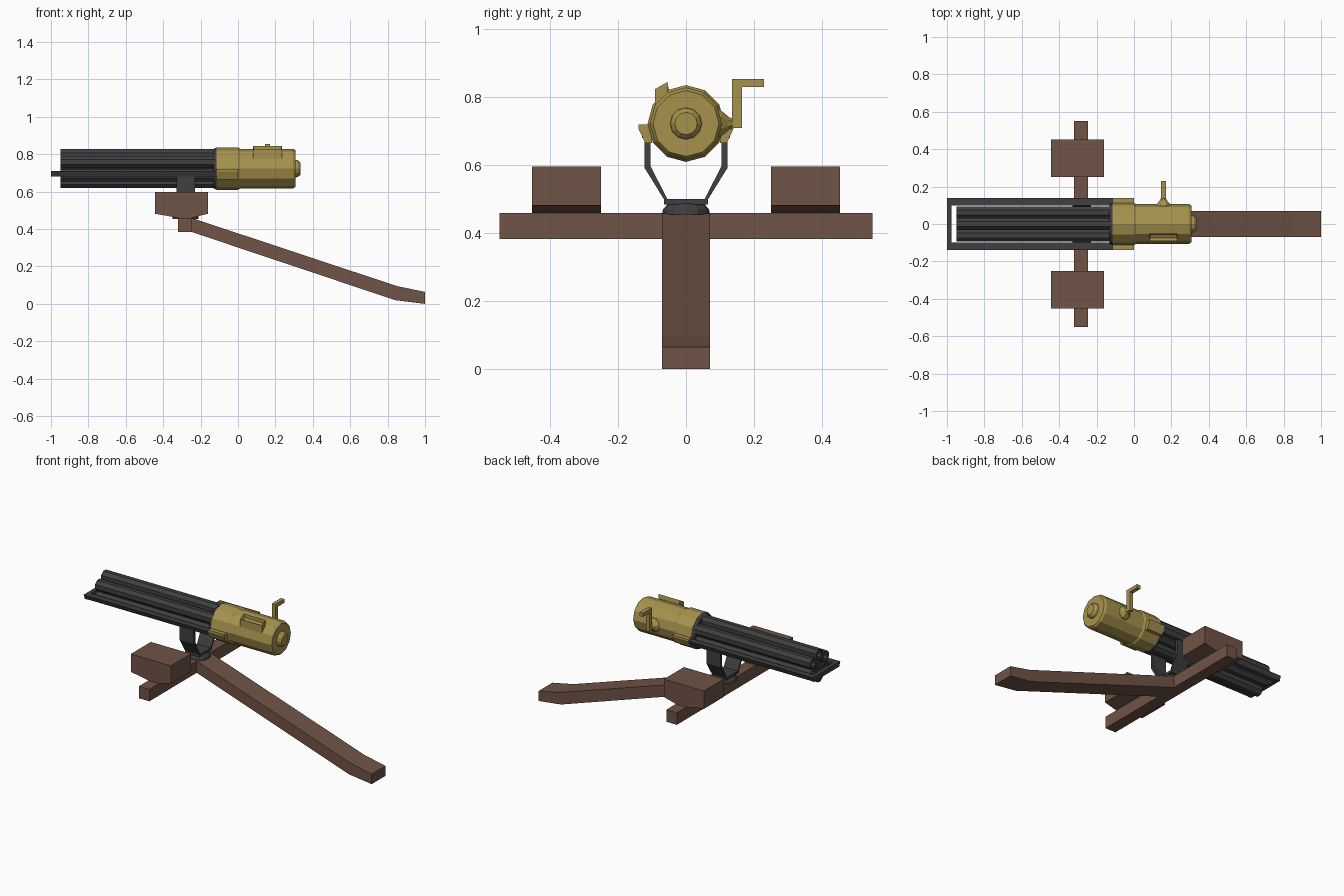
import bpy, bmesh
from math import cos, sin, pi
from mathutils import Vector

if "Cube" in bpy.data.objects:
    bpy.data.objects.remove(bpy.data.objects["Cube"])

AXIS_Z = 0.723


def material(name, rgb):
    m = bpy.data.materials.new(name)
    m.diffuse_color = (*rgb, 1)
    m.use_nodes = True
    m.node_tree.nodes["Principled BSDF"].inputs["Base Color"].default_value = m.diffuse_color
    return m


BRASS = material("brass", (0.38, 0.29, 0.075))
IRON = material("iron", (0.05, 0.05, 0.052))
WOOD = material("wood", (0.16, 0.088, 0.062))


def finish(name, bm, mat, mirror=False):
    bmesh.ops.remove_doubles(bm, verts=bm.verts, dist=1e-5)
    bmesh.ops.recalc_face_normals(bm, faces=bm.faces)
    me = bpy.data.meshes.new(name)
    bm.to_mesh(me)
    bm.free()
    me.materials.append(mat)
    ob = bpy.data.objects.new(name, me)
    bpy.context.collection.objects.link(ob)
    if mirror:
        mod = ob.modifiers.new("mirror", 'MIRROR')
        mod.use_axis = (False, True, False)
    return ob


def prism_bm(pts, axis, a, b):
    """Extrude a 2D outline along x (outline in y,z) or y (outline in x,z)."""
    bm = bmesh.new()
    place = (lambda p, t: (t, *p)) if axis == 'x' else (lambda p, t: (p[0], t, p[1]))
    face = bm.faces.new([bm.verts.new(place(p, a)) for p in pts])
    res = bmesh.ops.extrude_face_region(bm, geom=[face], use_keep_orig=True)
    shift = Vector(place((0, 0), b - a))
    bmesh.ops.translate(bm, vec=shift, verts=[v for v in res["geom"] if isinstance(v, bmesh.types.BMVert)])
    bmesh.ops.recalc_face_normals(bm, faces=bm.faces)
    return bm


def prism(name, pts, axis, a, b, mat, mirror=False):
    return finish(name, prism_bm(pts, axis, a, b), mat, mirror)


def box(name, x, y, z, mat, mirror=False):
    pts = [(x[0], z[0]), (x[1], z[0]), (x[1], z[1]), (x[0], z[1])]
    return prism(name, pts, 'y', y[0], y[1], mat, mirror)


def lathe(name, profile, n, mat, centre=(0, 0, AXIS_Z), axis='x', phase=0.0):
    """Spin (distance along axis, radius) points into an n-sided solid."""
    bm = bmesh.new()
    rings = []
    for t, r in profile:
        ring = []
        for i in range(n):
            a = phase + 2 * pi * i / n
            u, w = r * cos(a), r * sin(a)
            co = {'x': (t, u, w), 'y': (u, t, w), 'z': (u, w, t)}[axis]
            ring.append(bm.verts.new(Vector(co) + Vector(centre)))
        rings.append(ring)
    for p, q in zip(rings, rings[1:]):
        for i in range(n):
            j = (i + 1) % n
            bm.faces.new((p[i], p[j], q[j], q[i]))
    return finish(name, bm, mat)


# Brass breech casing with rear knob
lathe("breech_casing", [(-0.115, 0), (-0.115, 0.113), (0, 0.113), (0.012, 0.106),
                        (0.295, 0.106), (0.308, 0.097), (0.308, 0.047),
                        (0.32, 0.045), (0.333, 0.033), (0.333, 0)], 12, BRASS)

# Barrel cluster with hollow muzzles, central shaft and rear collar
for i in range(6):
    a = pi / 2 + i * pi / 3
    lathe(f"barrel_{i + 1}", [(-0.12, 0), (-0.12, 0.036), (-0.95, 0.036), (-0.95, 0.022),
                              (-0.90, 0.022), (-0.90, 0)], 8, IRON,
          (0, 0.071 * cos(a), AXIS_Z + 0.071 * sin(a)), phase=pi / 8)
lathe("central_shaft", [(-0.12, 0), (-0.12, 0.03), (-0.95, 0.03), (-0.95, 0)], 8, IRON)
lathe("barrel_collar", [(-0.116, 0), (-0.116, 0.112), (-0.132, 0.104), (-0.132, 0)], 12, IRON)

# Side frame around the barrels
prism("side_rail", [(0.10, 0.71), (0.14, 0.71), (0.127, 0.68), (0.10, 0.68)],
      'x', -1.0, -0.11, IRON, True)
prism("rail_socket", [(0.10, 0.72), (0.14, 0.72), (0.14, 0.708), (0.12, 0.665), (0.10, 0.665)],
      'x', -0.115, 0.0, BRASS, True)
box("front_crossbar", (-1.0, -0.975), (-0.13, 0.13), (0.68, 0.71), IRON)

# Tilted ammunition feed with a recessed opening
bm = prism_bm([(-0.092, 0.77), (-0.092, 0.824), (-0.055, 0.845), (-0.055, 0.78)], 'x', 0.08, 0.235)
top = max(bm.faces, key=lambda f: f.normal.z)
direction = top.normal.copy()
bmesh.ops.inset_region(bm, faces=[top], thickness=0.01)
bmesh.ops.translate(bm, vec=direction * -0.022, verts=top.verts[:])
finish("ammunition_feed", bm, BRASS)

# Crank: flared hub, arm and handle
lathe("crank_hub", [(0.09, 0), (0.09, 0.047), (0.105, 0.04), (0.125, 0.022), (0.14, 0.013), (0.14, 0)],
      8, BRASS, (0.157, 0, 0.723), 'y', pi / 8)
prism("crank_handle", [(0.136, 0.71), (0.165, 0.71), (0.165, 0.83), (0.23, 0.83),
                       (0.23, 0.854), (0.136, 0.854)], 'x', 0.145, 0.17, BRASS)

# Iron yoke and pivot
prism("yoke", [(0, 0.485), (0.065, 0.485), (0.065, 0.50), (0.122, 0.592), (0.122, 0.69),
               (0.104, 0.69), (0.104, 0.597), (0.055, 0.50), (0, 0.50)],
      'x', -0.33, -0.23, IRON, True)
lathe("yoke_pivot", [(0.455, 0), (0.455, 0.07), (0.47, 0.068), (0.487, 0.053), (0.487, 0)],
      12, IRON, (-0.28, 0, 0), 'z')

# Wooden carriage: axle, side boxes and trail
box("axle_beam", (-0.32, -0.245), (-0.55, 0.55), (0.383, 0.46), WOOD)
prism("side_box", [(-0.445, 0.597), (-0.16, 0.597), (-0.16, 0.482), (-0.245, 0.46),
                   (-0.32, 0.46), (-0.445, 0.482)], 'y', 0.25, 0.453, WOOD, True)
prism("trail", [(-0.25, 0.46), (0.85, 0.095), (1.0, 0.064), (1.0, 0.0),
                (0.84, 0.02), (-0.25, 0.385)], 'y', -0.07, 0.07, WOOD)
